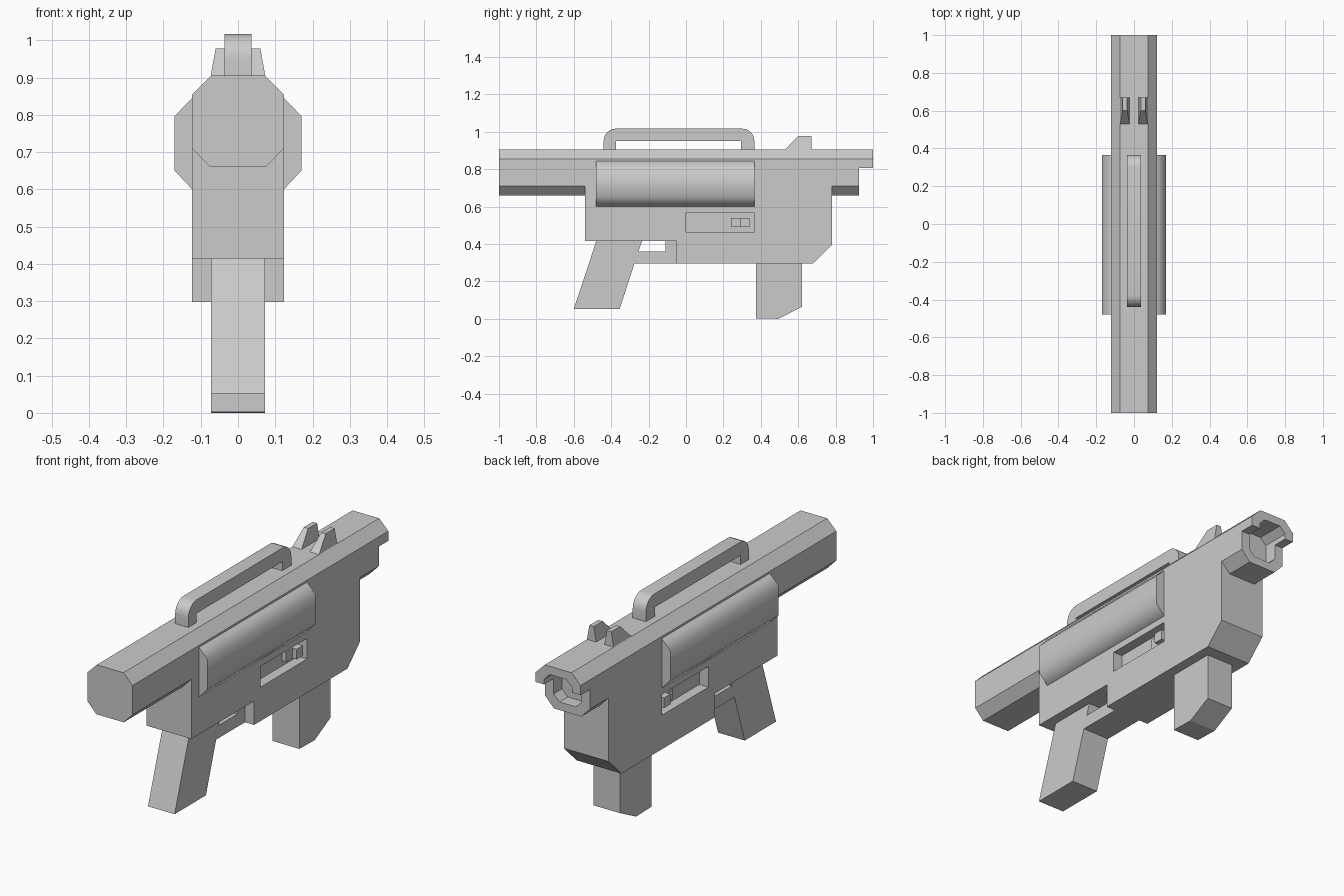
import bpy, bmesh, math
from mathutils import Vector

if "Cube" in bpy.data.objects:
    bpy.data.objects.remove(bpy.data.objects["Cube"])


def prism(name, profile, a, b, axis='X'):
    """Extrude a profile: (y, z) points along X, or (x, z) points along Y."""
    bm = bmesh.new()
    def place(p, t):
        return (t, p[0], p[1]) if axis == 'X' else (p[0], t, p[1])
    lo = [bm.verts.new(place(p, a)) for p in profile]
    hi = [bm.verts.new(place(p, b)) for p in profile]
    n = len(profile)
    bm.faces.new(lo)
    bm.faces.new(hi[::-1])
    for i in range(n):
        j = (i + 1) % n
        bm.faces.new((lo[j], lo[i], hi[i], hi[j]))
    bmesh.ops.recalc_face_normals(bm, faces=bm.faces)
    mesh = bpy.data.meshes.new(name)
    bm.to_mesh(mesh)
    bm.free()
    ob = bpy.data.objects.new(name, mesh)
    bpy.context.collection.objects.link(ob)
    return ob


def box(name, x, y, z):
    return prism(name, [(y[0], z[0]), (y[1], z[0]), (y[1], z[1]), (y[0], z[1])], *x)


def activate(ob):
    bpy.ops.object.select_all(action='DESELECT')
    bpy.context.view_layer.objects.active = ob
    ob.select_set(True)


def cut(ob, cutter):
    cutter.hide_render = True
    m = ob.modifiers.new("cut", 'BOOLEAN')
    m.operation = 'DIFFERENCE'
    m.solver = 'EXACT'
    m.object = cutter
    activate(ob)
    bpy.ops.object.modifier_apply(modifier=m.name)
    bpy.data.objects.remove(cutter)


def smooth(ob):
    activate(ob)
    bpy.ops.object.shade_smooth_by_angle(angle=math.radians(60))


def symmetric(half):
    return half + [(-x, z) for x, z in reversed(half)]


# Eight-sided barrel with an overhanging hood and shallow muzzle cavity
barrel = prism("barrel", symmetric([(0.075, 0.66), (0.123, 0.71), (0.123, 0.855), (0.073, 0.905)]), -1, 1, 'Y')
cut(barrel, box("hood_cutter", (-0.3, 0.3), (0.925, 1.2), (0.5, 0.807)))
cut(barrel, prism("muzzle_cutter", symmetric([(0.045, 0.70), (0.077, 0.732), (0.077, 0.832), (0.045, 0.864)]), 0.86, 1.2, 'Y'))

# Receiver body with a slot recess on each side
body = prism("body", [(-0.54, 0.71), (-0.54, 0.415), (-0.05, 0.415), (-0.05, 0.297),
                      (0.68, 0.297), (0.78, 0.395), (0.78, 0.71)], -0.123, 0.123)
for s in (1, -1):
    side = "right" if s > 0 else "left"
    cut(body, box("slot_cutter", sorted((s * 0.073, s * 0.2)), (0, 0.365), (0.465, 0.567)))
    # Selector block in the slot
    prof = [(0.24, 0.49), (0.29, 0.49), (0.29, 0.54), (0.24, 0.54)]
    prism(side + "_selector_base", prof, s * 0.07, s * 0.095)
    prism(side + "_selector_tab", [(y + 0.05, z) for y, z in prof], s * 0.07, s * 0.118)
    # Bulged side panel
    panel = prism(side + "_panel", [(s * 0.12, 0.60), (s * 0.123, 0.60), (s * 0.17, 0.65),
                                    (s * 0.17, 0.797), (s * 0.123, 0.845), (s * 0.12, 0.845)],
                  -0.48, 0.365, 'Y')
    smooth(panel)
    # Tapered sight post
    sight = prism(side + "_sight", [(0.525, 0.90), (0.60, 0.978), (0.67, 0.978), (0.67, 0.90)],
                  s * 0.022, s * 0.074)
    for v in sight.data.vertices:
        if v.co.z > 0.95:
            v.co.x = s * (0.048 + (0.012 if abs(v.co.x) > 0.048 else -0.012))

# Pistol grip with trigger guard
prism("grip", [(-0.48, 0.415), (-0.60, 0.052), (-0.355, 0.052), (-0.275, 0.297), (-0.05, 0.297),
               (-0.05, 0.415), (-0.11, 0.415), (-0.11, 0.36), (-0.255, 0.36), (-0.235, 0.415)],
      -0.073, 0.073)

# Magazine
prism("magazine", [(0.375, 0.30), (0.375, 0.003), (0.495, 0.0), (0.62, 0.065), (0.62, 0.30)], -0.073, 0.073)

# Carry handle with rounded outer corners
r = 0.065
arc = [(r * math.cos(a), r * math.sin(a)) for a in (math.pi / 2 * i / 6 for i in range(7))]
outer = [(0.365 - r + c, 1.017 - r + d) for c, d in arc]
outer += [(-0.44 + r - c, 1.017 - r + d) for c, d in reversed(arc)]
handle = prism("carry_handle", [(0.295, 0.95), (0.295, 0.90), (0.365, 0.90)] + outer +
               [(-0.44, 0.90), (-0.375, 0.90), (-0.375, 0.95)], -0.036, 0.036)
smooth(handle)
